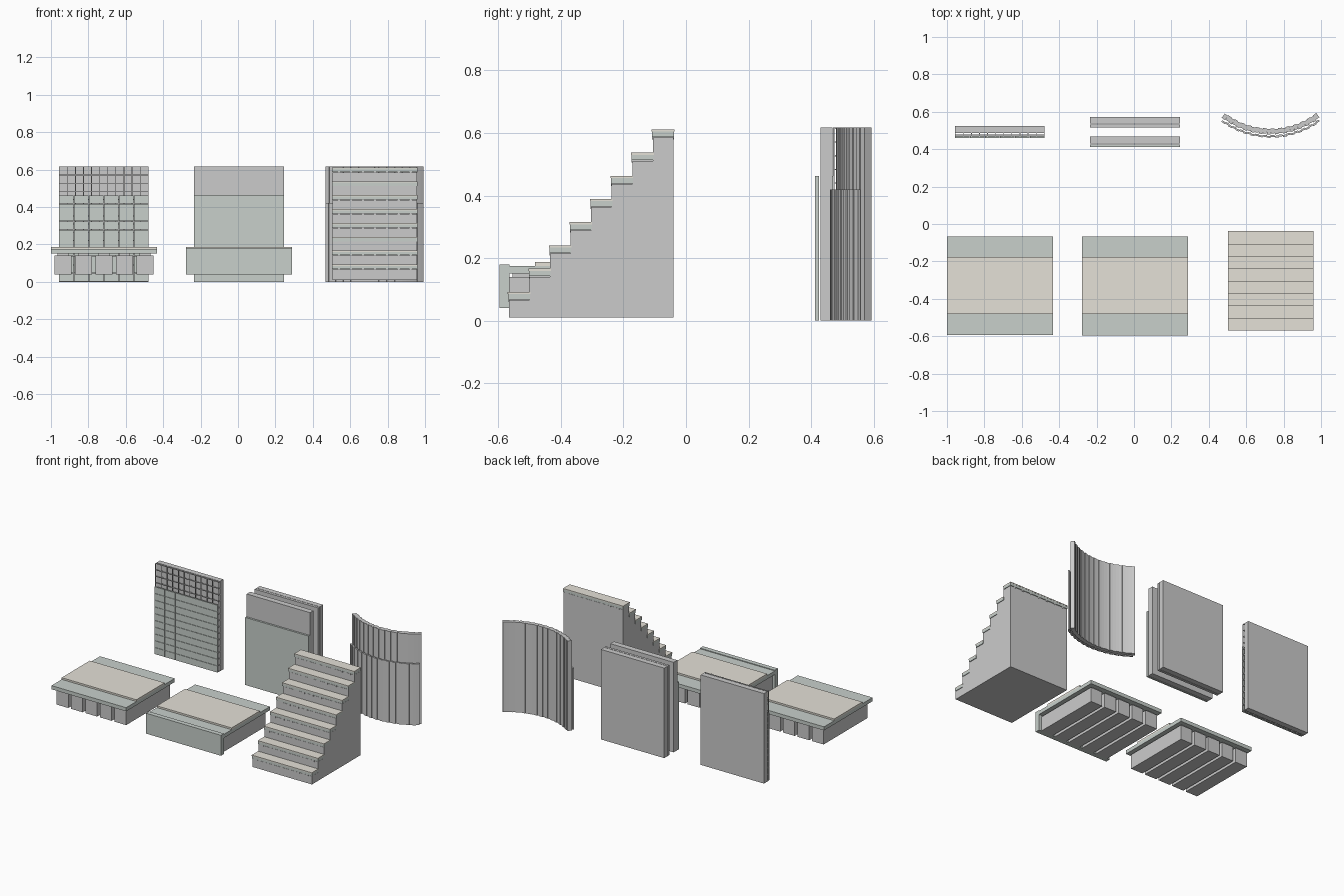
import bpy, bmesh, math
from mathutils import Matrix, Vector

if "Cube" in bpy.data.objects:
    bpy.data.objects.remove(bpy.data.objects["Cube"])


def material(name, rgb):
    m = bpy.data.materials.new(name)
    m.diffuse_color = (*rgb, 1)
    m.use_nodes = True
    m.node_tree.nodes["Principled BSDF"].inputs["Base Color"].default_value = m.diffuse_color
    return m


GREEN = material("board_green", (0.58, 0.63, 0.60))
BEIGE = material("finish_beige", (0.78, 0.75, 0.68))


def boxes(name, items, mat=None):
    """One object from boxes (x0, x1, y0, y1, z0, z1, optional matrix)."""
    bm = bmesh.new()
    for x0, x1, y0, y1, z0, z1, *rest in items:
        m = Matrix.Translation(((x0 + x1) / 2, (y0 + y1) / 2, (z0 + z1) / 2))
        m = m @ Matrix.Diagonal((x1 - x0, y1 - y0, z1 - z0, 1))
        if rest:
            m = rest[0] @ m
        bmesh.ops.create_cube(bm, size=1, matrix=m)
    me = bpy.data.meshes.new(name)
    bm.to_mesh(me)
    bm.free()
    ob = bpy.data.objects.new(name, me)
    bpy.context.collection.objects.link(ob)
    if mat:
        me.materials.append(mat)
    return ob


# Two floor decks on joists, the second with a front fascia
def deck(name, x0, fascia):
    x1 = x0 + 0.567
    front = -0.565 if fascia else -0.593
    js = [x0 + 0.064 + 0.1097 * i for i in range(5)]
    boxes(name + "_joists", [(x - 0.045, x + 0.045, -0.566, -0.09, 0.04, 0.14) for x in js])
    boxes(name + "_bearing_strips", [(x - 0.03, x + 0.03, -0.555, -0.10, 0.14, 0.15) for x in js])
    boxes(name + "_subfloor", [(x0, x1, front, -0.067, 0.15, 0.175)], GREEN)
    boxes(name + "_finish", [(x0, x1, -0.482, -0.177, 0.175, 0.187)], BEIGE)
    if fascia:
        boxes(name + "_fascia", [(x0, x1, -0.597, -0.565, 0.04, 0.18)], GREEN)


deck("left_deck", -1.0, False)
deck("middle_deck", -0.278, True)

# Stair: full-height blocks, treads on small pads
cols, pads, treads, caps = [], [], [], []
P = 0.0657
for k in range(8):
    y0 = -0.566 + P * k
    top = 0.092 + 0.0742 * k
    cols.append((0.506, 0.957, y0, y0 + P, 0.01, top - 0.026))
    pads += [(x - 0.006, x + 0.006, y0 - 0.002, y0 + P + 0.002, top - 0.032, top - 0.022)
             for x in [0.54 + 0.064 * i for i in range(7)]]
    treads.append((0.503, 0.959, y0 - 0.002, y0 + P + 0.002, top - 0.024, top - 0.007))
    caps.append((0.503, 0.959, y0 - 0.004, y0 + P + 0.003, top - 0.007, top))
boxes("stair_blocks", cols)
boxes("stair_pads", pads)
boxes("stair_tread_boards", treads, GREEN)
boxes("stair_tread_finish", caps, BEIGE)

# Left wall: slab, lath grid with spacers, tiles on the lower part
X0, X1 = -0.958, -0.478
W = X1 - X0
boxes("tiled_wall_slab", [(X0, X1, 0.486, 0.523, 0, 0.617)])
grid = []
for i in range(12):
    x = X0 + 0.002 + (W - 0.004) * i / 11
    grid.append((x - 0.002, x + 0.002, 0.470, 0.474, 0, 0.617))
for j in range(15):
    z = 0.002 + 0.613 * j / 14
    grid.append((X0, X1, 0.474, 0.478, z - 0.002, z + 0.002))
    grid += [(x - 0.002, x + 0.002, 0.474, 0.486, z - 0.002, z + 0.002)
             for x in [X0 + 0.002 + (W - 0.004) * i / 11 for i in range(0, 12)]]
boxes("lath_grid", grid)
tw, th = W / 6, 0.463 / 10
boxes("wall_tiles", [(X0 + tw * i + 0.001, X0 + tw * (i + 1) - 0.001, 0.461, 0.470,
                      th * j + 0.001, th * (j + 1) - 0.001)
                     for i in range(6) for j in range(10)], GREEN)

# Middle double wall: two leaves with facing boards
boxes("front_leaf", [(-0.235, 0.246, 0.430, 0.469, 0, 0.617)])
boxes("front_leaf_facing", [(-0.235, 0.246, 0.413, 0.426, 0, 0.463)], GREEN)
boxes("rear_leaf", [(-0.235, 0.246, 0.536, 0.572, 0, 0.617)])
boxes("rear_leaf_facing", [(-0.235, 0.246, 0.516, 0.533, 0, 0.617)])


# Curved wall: upright staves on an arc
def staves(name, n, half, r0, r1, z1, jog):
    items = []
    step = 2 * half / n
    for i in range(n):
        a = -half + step * (i + 0.5)
        m = Matrix.Translation((0.731, 0.91, 0)) @ Matrix.Rotation(a, 4, 'Z')
        d = jog * (i % 2)
        w = (r0 + r1) / 2 * math.tan(step / 2)
        items.append((-w, w, -r1 + d, -r0 - jog + d, 0, z1, m))
    boxes(name, items)


staves("curved_wall_staves", 26, math.radians(37.5), 0.399, 0.431, 0.617, 0.004)
staves("curved_wall_facing", 26, math.radians(36), 0.435, 0.449, 0.42, 0.004)
